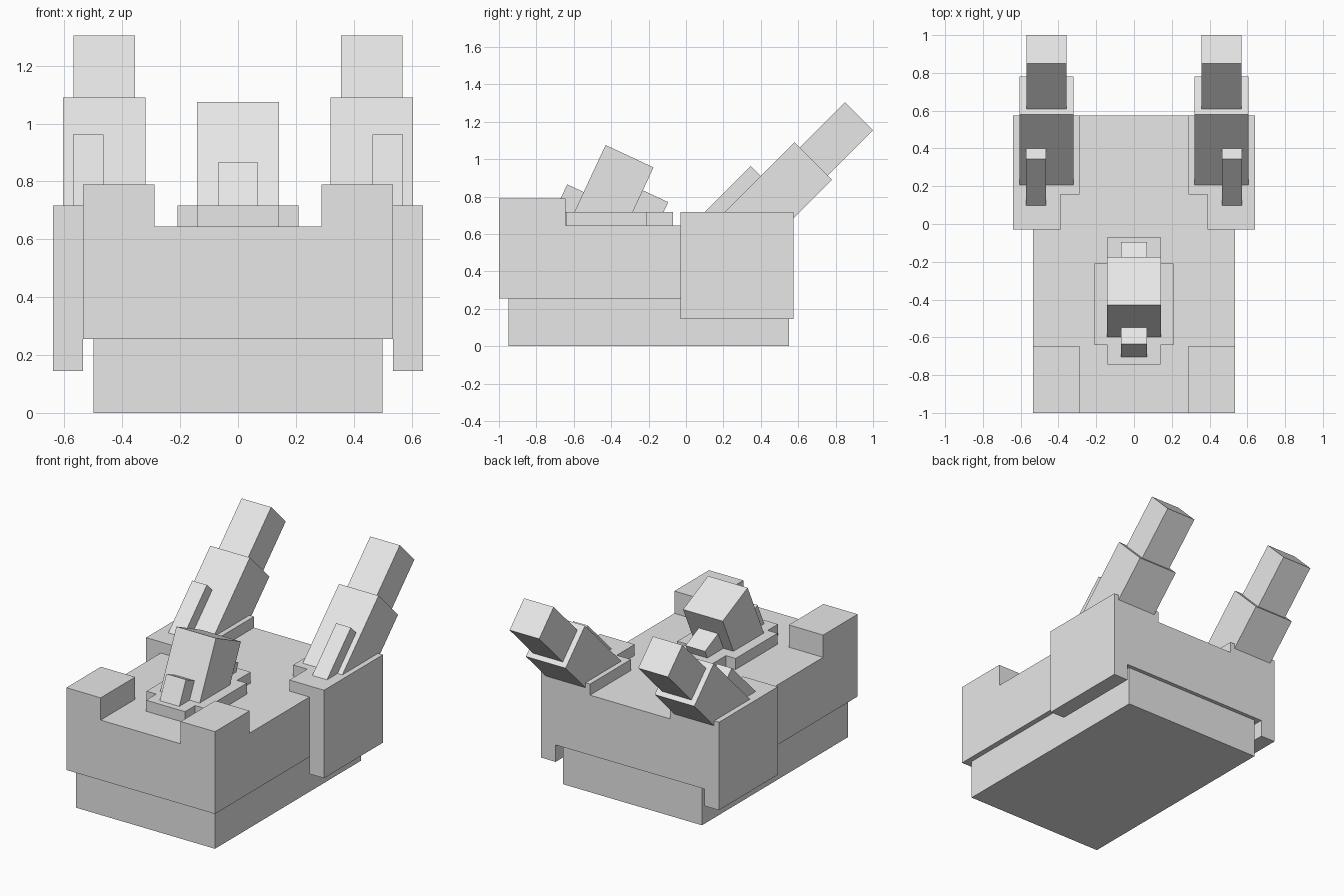
import bpy
import bmesh
import math
from mathutils import Matrix, Vector

cube = bpy.data.objects.get("Cube")
if cube:
    bpy.data.objects.remove(cube, do_unlink=True)

grey = bpy.data.materials.new("light_grey")
grey.diffuse_color = (0.8, 0.8, 0.8, 1)
grey.use_nodes = True
grey.node_tree.nodes["Principled BSDF"].inputs["Base Color"].default_value = (0.8, 0.8, 0.8, 1)


def finish(name, bm):
    bmesh.ops.recalc_face_normals(bm, faces=bm.faces)
    mesh = bpy.data.meshes.new(name)
    bm.to_mesh(mesh)
    bm.free()
    mesh.materials.append(grey)
    obj = bpy.data.objects.new(name, mesh)
    bpy.context.collection.objects.link(obj)
    return obj


def slab(name, outline, z0, z1):
    """Extrude a flat xy outline from z0 up to z1."""
    bm = bmesh.new()
    face = bm.faces.new([bm.verts.new((x, y, z0)) for x, y in outline])
    top = bmesh.ops.extrude_face_region(bm, geom=[face])
    verts = [v for v in top["geom"] if isinstance(v, bmesh.types.BMVert)]
    bmesh.ops.translate(bm, verts=verts, vec=(0, 0, z1 - z0))
    return finish(name, bm)


def box(name, x0, x1, y0, y1, z0, z1):
    return slab(name, [(x0, y0), (x1, y0), (x1, y1), (x0, y1)], z0, z1)


def beam(name, x, width, corner, depth, length, tilt):
    """Box leaning back by tilt degrees; corner is its front top edge (y, z)."""
    bm = bmesh.new()
    bmesh.ops.create_cube(bm, size=1)
    bmesh.ops.scale(bm, verts=bm.verts, vec=(width, depth, length))
    bmesh.ops.translate(bm, verts=bm.verts, vec=(0, depth / 2, -length / 2))
    place = Matrix.Translation(Vector((x, *corner))) @ Matrix.Rotation(-math.radians(tilt), 4, "X")
    bmesh.ops.transform(bm, matrix=place, verts=bm.verts)
    return finish(name, bm)


# Hull
box("lower_base", -0.5, 0.5, -0.95, 0.55, 0, 0.255)
box("main_body", -0.535, 0.535, -1, 0.575, 0.255, 0.645)

# Stepped plinth and leaning centre tower
half = [(0.14, -0.745), (0.14, -0.64), (0.21, -0.64), (0.21, -0.21), (0.14, -0.21), (0.14, -0.07)]
slab("tower_plinth", half + [(-x, y) for x, y in reversed(half)], 0.645, 0.717)
beam("tower", 0, 0.285, (-0.43, 1.075), 0.283, 0.49, 25)
beam("tower_front_block", 0, 0.14, (-0.635, 0.865), 0.15, 0.25, 25)
beam("tower_rear_block", 0, 0.14, (-0.231, 0.833), 0.15, 0.2, 25)

# Paired parts on both sides
for side, s in (("left", 1), ("right", -1)):
    box(side + "_front_corner", s * 0.288, s * 0.535, -1, -0.645, 0.645, 0.79)
    box(side + "_side_panel", s * 0.535, s * 0.64, -0.03, 0.575, 0.145, 0.645)
    shoulder = [(0.64, -0.03), (0.64, 0.575), (0.288, 0.575), (0.288, 0.155), (0.39, 0.155), (0.39, -0.03)]
    slab(side + "_shoulder_plate", [(s * x, y) for x, y in shoulder], 0.645, 0.717)
    beam(side + "_barrel_sleeve", s * 0.463, 0.285, (0.58, 1.09), 0.283, 0.555, 45)
    beam(side + "_barrel_tip", s * 0.463, 0.213, (0.85, 1.305), 0.212, 0.5, 45)
    beam(side + "_barrel_rib", s * 0.518, 0.106, (0.345, 0.963), 0.15, 0.38, 45)
